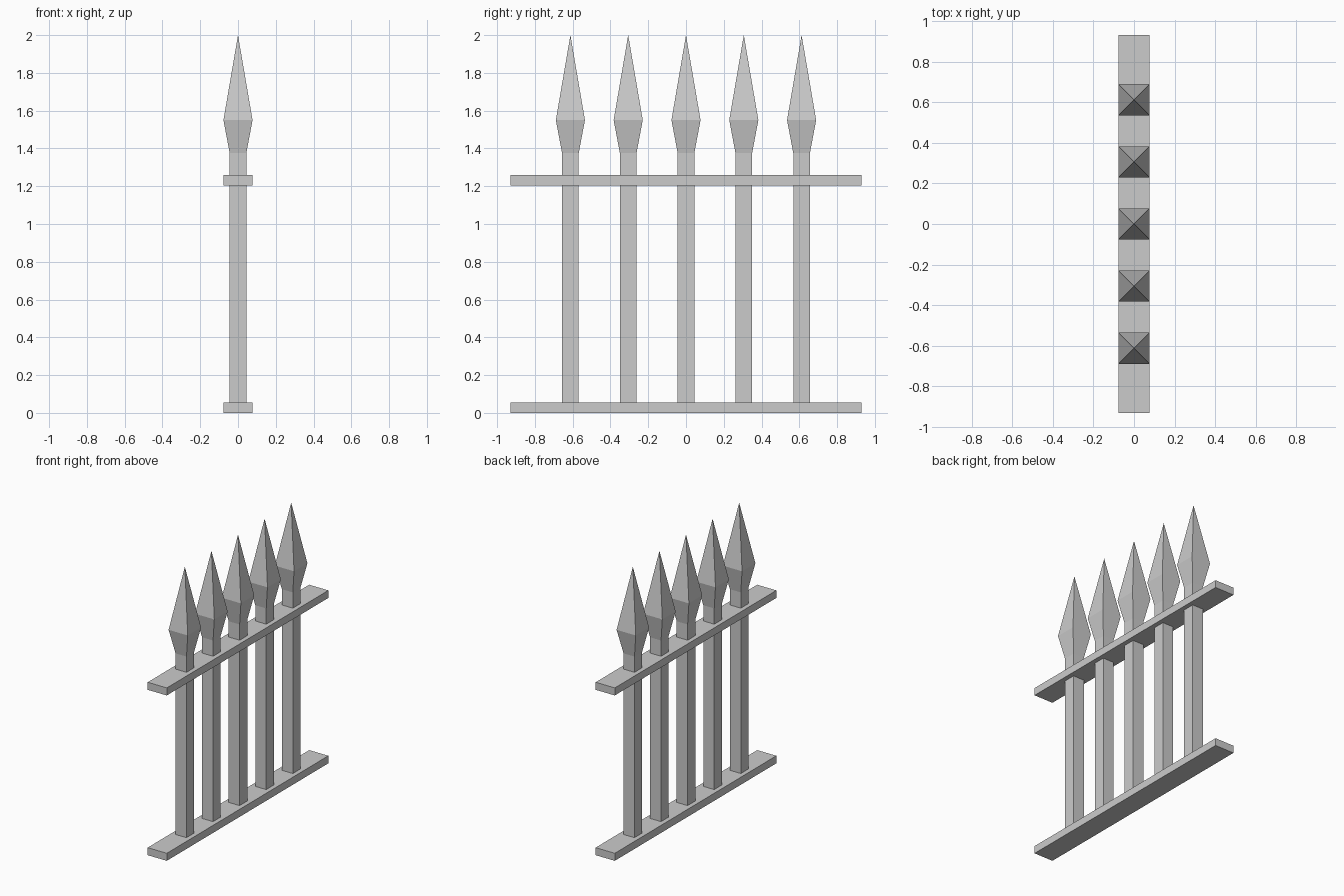
import bpy
import bmesh

cube = bpy.data.objects.get("Cube")
if cube:
    bpy.data.objects.remove(cube, do_unlink=True)

# Single painted metal colour
metal = bpy.data.materials.new("light_grey_metal")
metal.use_nodes = True
grey = (0.6, 0.6, 0.6, 1.0)
metal.diffuse_color = grey
metal.node_tree.nodes["Principled BSDF"].inputs["Base Color"].default_value = grey

RAIL_HALF = 0.077
RAIL_LENGTH = 1.86
RAIL_THICK = 0.055
POST_HALF = 0.044
PITCH = 0.306


def finish(name, bm):
    bmesh.ops.recalc_face_normals(bm, faces=bm.faces)
    mesh = bpy.data.meshes.new(name)
    bm.to_mesh(mesh)
    bm.free()
    mesh.materials.append(metal)
    obj = bpy.data.objects.new(name, mesh)
    bpy.context.collection.objects.link(obj)
    return obj


def rail(name, bottom):
    bm = bmesh.new()
    bmesh.ops.create_cube(bm, size=1)
    bmesh.ops.scale(bm, verts=bm.verts, vec=(2 * RAIL_HALF, RAIL_LENGTH, RAIL_THICK))
    bmesh.ops.translate(bm, verts=bm.verts, vec=(0, 0, bottom + RAIL_THICK / 2))
    return finish(name, bm)


def spear_post(name, y):
    """Square post lofted through (half width, height) rings to a point."""
    bm = bmesh.new()
    profile = [(POST_HALF, 0.03), (POST_HALF, 1.375), (RAIL_HALF, 1.55)]
    corners = [(-1, -1), (1, -1), (1, 1), (-1, 1)]
    rings = [[bm.verts.new((cx * h, y + cy * h, z)) for cx, cy in corners]
             for h, z in profile]
    tip = bm.verts.new((0, y, 2.0))
    bm.faces.new(rings[0][::-1])
    for i in range(4):
        j = (i + 1) % 4
        for low, high in zip(rings, rings[1:]):
            bm.faces.new((low[i], low[j], high[j], high[i]))
        bm.faces.new((rings[-1][i], rings[-1][j], tip))
    return finish(name, bm)


# Horizontal rails
rail("bottom_rail", 0.0)
rail("top_rail", 1.205)

# Row of spear-topped posts
for n in range(5):
    spear_post(f"spear_post_{n + 1}", (n - 2) * PITCH)
